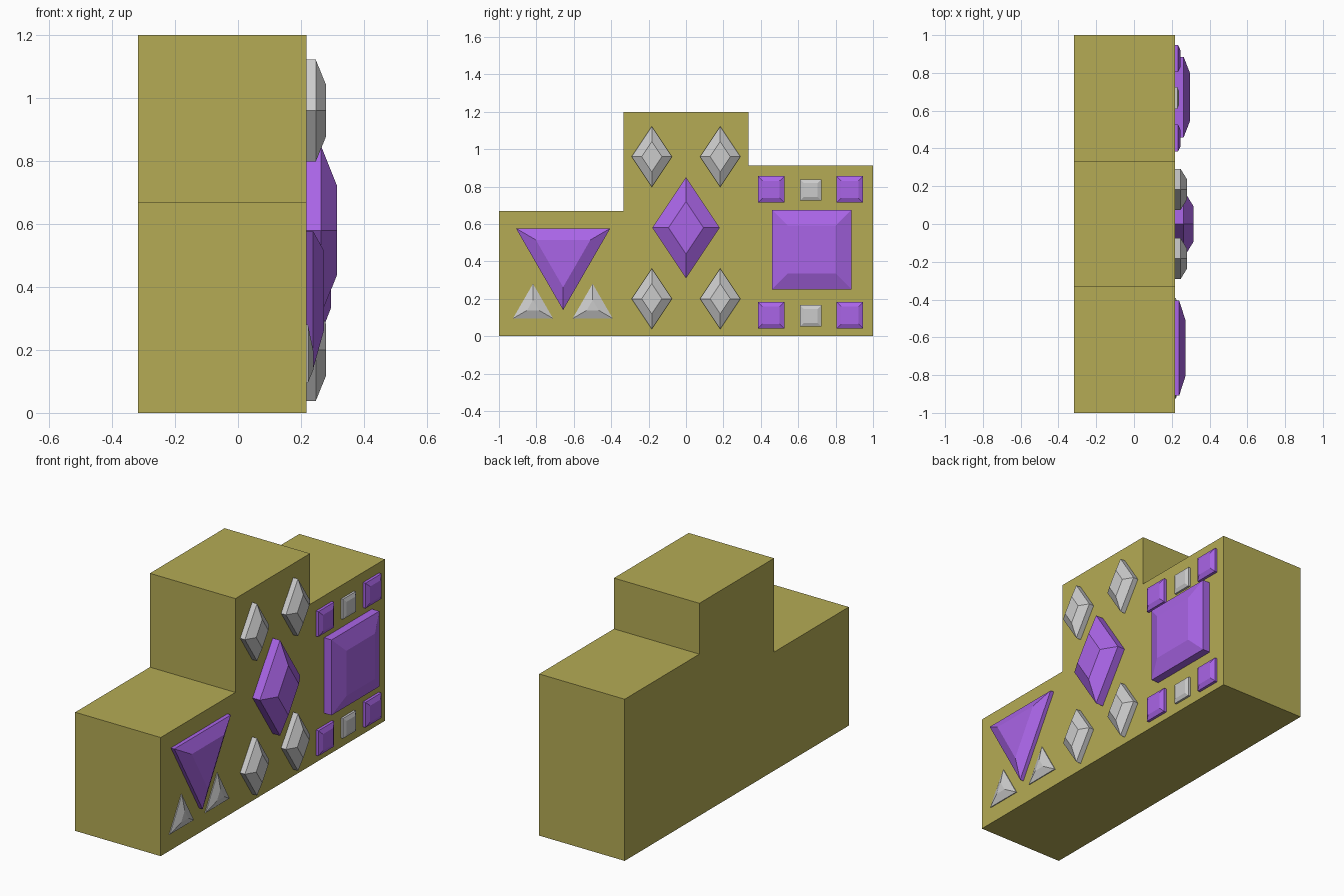
import bpy, bmesh
from math import sqrt

if "Cube" in bpy.data.objects:
    bpy.data.objects.remove(bpy.data.objects["Cube"])

FACE_X, BACK_X = 0.217, -0.317


def material(name, color):
    m = bpy.data.materials.new(name)
    m.diffuse_color = (*color, 1)
    m.use_nodes = True
    m.node_tree.nodes["Principled BSDF"].inputs["Base Color"].default_value = m.diffuse_color
    return m


GOLD = material("gold", (0.46, 0.41, 0.09))
PURPLE = material("purple", (0.40, 0.13, 0.80))

# Outlines in (y, z), each centred on its own middle
DIAMOND = [(-1, 0), (0, -1), (1, 0), (0, 1)]
SQUARE = [(-1, -1), (1, -1), (1, 1), (-1, 1)]
TRIANGLE = [(-1, -1 / sqrt(3)), (1, -1 / sqrt(3)), (0, 2 / sqrt(3))]


def loft(name, rings, mat=None):
    """Solid through matching rings of (x, y, z) points."""
    bm = bmesh.new()
    loops = [[bm.verts.new(p) for p in ring] for ring in rings]
    n = len(loops[0])
    for a, b in zip(loops, loops[1:]):
        for i in range(n):
            j = (i + 1) % n
            bm.faces.new((a[i], a[j], b[j], b[i]))
    bm.faces.new(loops[0][::-1])
    bm.faces.new(loops[-1])
    bmesh.ops.recalc_face_normals(bm, faces=bm.faces)
    mesh = bpy.data.meshes.new(name)
    bm.to_mesh(mesh)
    bm.free()
    obj = bpy.data.objects.new(name, mesh)
    bpy.context.collection.objects.link(obj)
    if mat:
        mesh.materials.append(mat)
    return obj


def gem(name, outline, y, z, half_y, half_z, girdle, top, inner, mat=None):
    """Cut stone: straight girdle, then a bevel up to a smaller flat table."""
    levels = ((FACE_X, 1), (girdle, 1), (top, inner))
    loft(name, [[(x, y + u * half_y * s, z + v * half_z * s) for u, v in outline]
                for x, s in levels], mat)


# Three podium blocks: third, first and second place
for name, y, height in (("low_block", -2 / 3, 0.67),
                        ("tall_block", 0, 1.2),
                        ("middle_block", 2 / 3, 0.913)):
    loft(name, [[(x, y + u / 3, height / 2 * (1 + v)) for u, v in SQUARE]
                for x in (BACK_X, FACE_X)], GOLD)

# Tall block: large diamond with four small ones
gem("large_diamond", DIAMOND, 0, 0.58, 0.18, 0.27, 0.263, 0.315, 0.52, PURPLE)
for y in (-0.183, 0.183):
    for z in (0.2, 0.96):
        gem("small_diamond", DIAMOND, y, z, 0.108, 0.162, 0.247, 0.28, 0.5)

# Middle block: large square with rows of small squares above and below
gem("large_square", SQUARE, 0.672, 0.463, 0.213, 0.213, 0.263, 0.296, 0.6, PURPLE)
for z in (0.112, 0.785):
    for y in (0.455, 0.876):
        gem("corner_square", SQUARE, y, z, 0.071, 0.071, 0.233, 0.245, 0.65, PURPLE)
    gem("centre_square", SQUARE, 0.667, z - 0.003, 0.057, 0.057, 0.229, 0.238, 0.65)

# Low block: large inverted triangle with two small upright ones
gem("large_triangle", TRIANGLE, -0.657, 0.431, -0.252, -0.252, 0.239, 0.273, 0.58, PURPLE)
for y in (-0.818, -0.499):
    gem("small_triangle", TRIANGLE, y, 0.157, 0.107, 0.107, 0.222, 0.24, 0.3)
